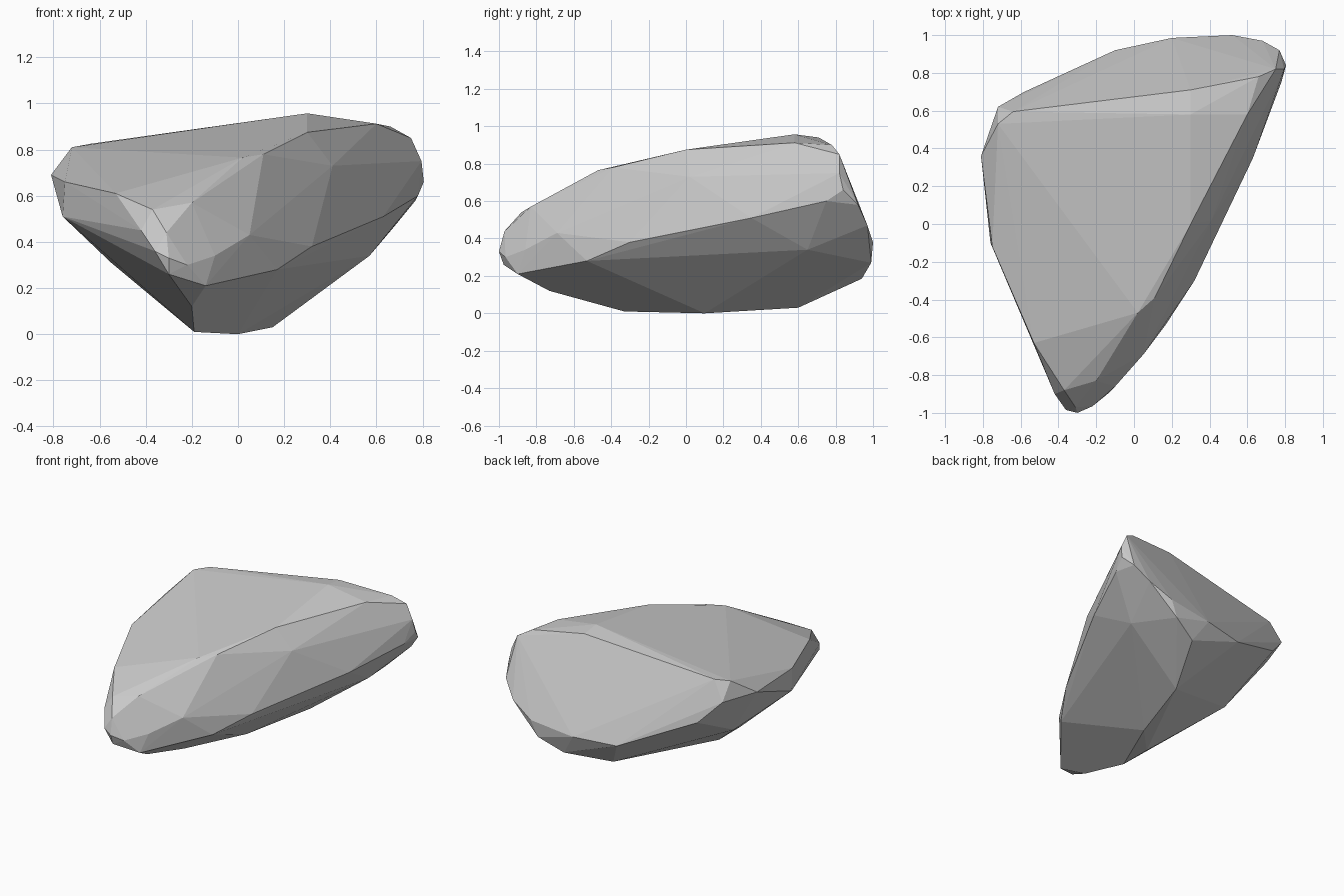
import bpy, bmesh

# Corner points of the chipped stone, grouped by area; the rock is their convex hull
top_face = [(.3, .58, .957), (.3, .71, .94), (.3, 0, .875), (.6, .58, .912),
            (.11, -.39, .78), (.02, -.47, .765), (-.64, .595, .825), (-.72, .53, .81),
            (-.75, -.12, .66), (-.53, -.63, .61), (-.2, -.83, .57), (-.37, -.88, .54)]
front_tip = [(-.31, -.97, .44), (-.3, -1, .33), (-.36, -.985, .36), (-.3, -.975, .26),
             (-.22, -.965, .3), (-.14, -.9, .21), (-.42, -.9, .45)]
right_side = [(.05, -.69, .43), (-.1, -.86, .34), (.17, -.53, .28), (.32, -.3, .38),
              (.63, .35, .51), (.78, .75, .6), (.41, .02, .73), (.69, .61, .73)]
back_right = [(.805, .84, .66), (.795, .82, .75), (.75, .82, .85), (.66, .78, .9),
              (.77, .92, .58), (.68, .97, .47), (.52, 1, .38), (.57, .65, .34)]
back_edge = [(.47, .99, .27), (.3, .94, .185), (-.1, .92, .33), (.2, .985, .34),
             (-.58, .7, .54), (-.72, .62, .69)]
left_side = [(-.81, .36, .69), (-.76, -.1, .51), (-.55, .25, .31)]
keel = [(-.19, -.33, .01), (-.2, -.73, .12), (0, .1, 0), (.15, .6, .03), (-.19, -.1, .01)]

bm = bmesh.new()
for group in (top_face, front_tip, right_side, back_right, back_edge, left_side, keel):
    for p in group:
        bm.verts.new(p)
bmesh.ops.convex_hull(bm, input=bm.verts[:])
loose = [v for v in bm.verts if not v.link_faces]
bmesh.ops.delete(bm, geom=loose, context='VERTS')

# Merge almost flat facets
bmesh.ops.dissolve_limit(bm, angle_limit=.03, verts=bm.verts[:], edges=bm.edges[:])
bmesh.ops.recalc_face_normals(bm, faces=bm.faces[:])

# Flat shaded stone object
mesh = bpy.data.meshes.new("rock")
bm.to_mesh(mesh)
bm.free()
rock = bpy.data.objects.new("rock", mesh)
bpy.context.collection.objects.link(rock)
